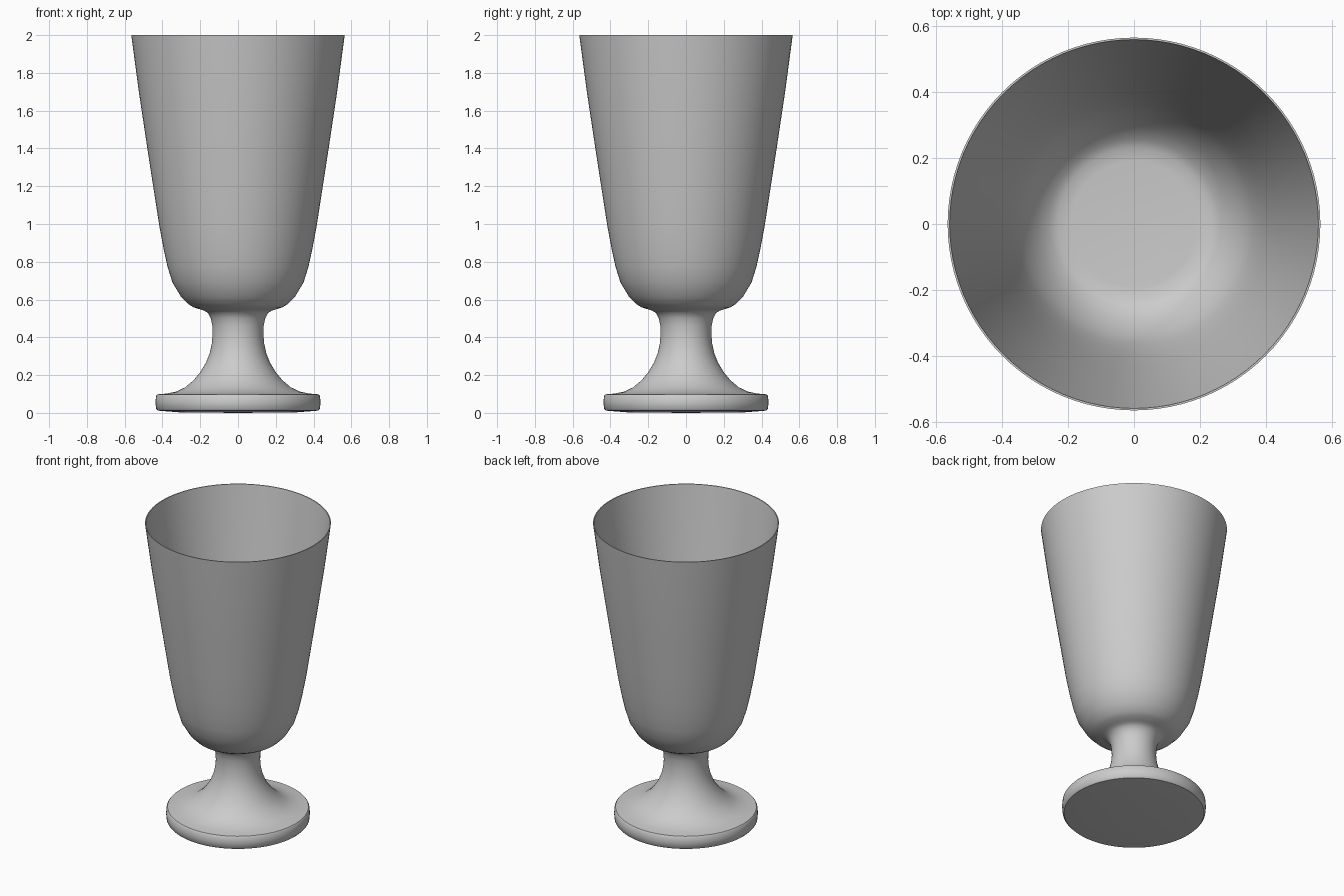
import bpy, bmesh, math

SEGMENTS = 96

# Half cross-sections as (radius, height)
foot = [(0, 0), (0.31, 0.003), (0.425, 0.012), (0.434, 0.022), (0.437, 0.055),
        (0.434, 0.09), (0.428, 0.098), (0.38, 0.102)]
stem = [(0.33, 0.112), (0.28, 0.135), (0.235, 0.173), (0.2, 0.215), (0.17, 0.265),
        (0.15, 0.315), (0.139, 0.365), (0.135, 0.41), (0.136, 0.46),
        (0.144, 0.5), (0.16, 0.53), (0.18, 0.542)]
bowl = [(0.2, 0.548), (0.235, 0.559), (0.262, 0.575), (0.302, 0.615), (0.347, 0.69),
        (0.372, 0.77), (0.392, 0.86), (0.415, 0.98), (0.446, 1.18),
        (0.48, 1.4), (0.525, 1.7), (0.565, 2.0)]
inside = [(0.559, 2.0), (0.517, 1.7), (0.472, 1.4), (0.438, 1.18), (0.407, 0.98),
          (0.384, 0.86), (0.363, 0.77), (0.338, 0.695), (0.294, 0.624),
          (0.257, 0.588), (0.23, 0.574), (0.19, 0.57), (0, 0.57)]


def lathe(name, profile):
    bm = bmesh.new()
    verts = [bm.verts.new((r, 0, z)) for r, z in profile]
    edges = [bm.edges.new(pair) for pair in zip(verts, verts[1:])]
    bmesh.ops.spin(bm, geom=verts + edges, cent=(0, 0, 0), axis=(0, 0, 1),
                   angle=math.tau, steps=SEGMENTS, use_duplicate=False)
    bmesh.ops.remove_doubles(bm, verts=bm.verts, dist=0.0005)
    bmesh.ops.recalc_face_normals(bm, faces=bm.faces)
    mesh = bpy.data.meshes.new(name)
    bm.to_mesh(mesh)
    bm.free()
    obj = bpy.data.objects.new(name, mesh)
    bpy.context.collection.objects.link(obj)
    bpy.context.view_layer.objects.active = obj
    obj.select_set(True)
    bpy.ops.object.shade_smooth_by_angle(angle=math.radians(40))
    return obj


# Foot, stem and hollow bowl turned as one continuous piece
lathe("goblet", foot + stem + bowl + inside)
